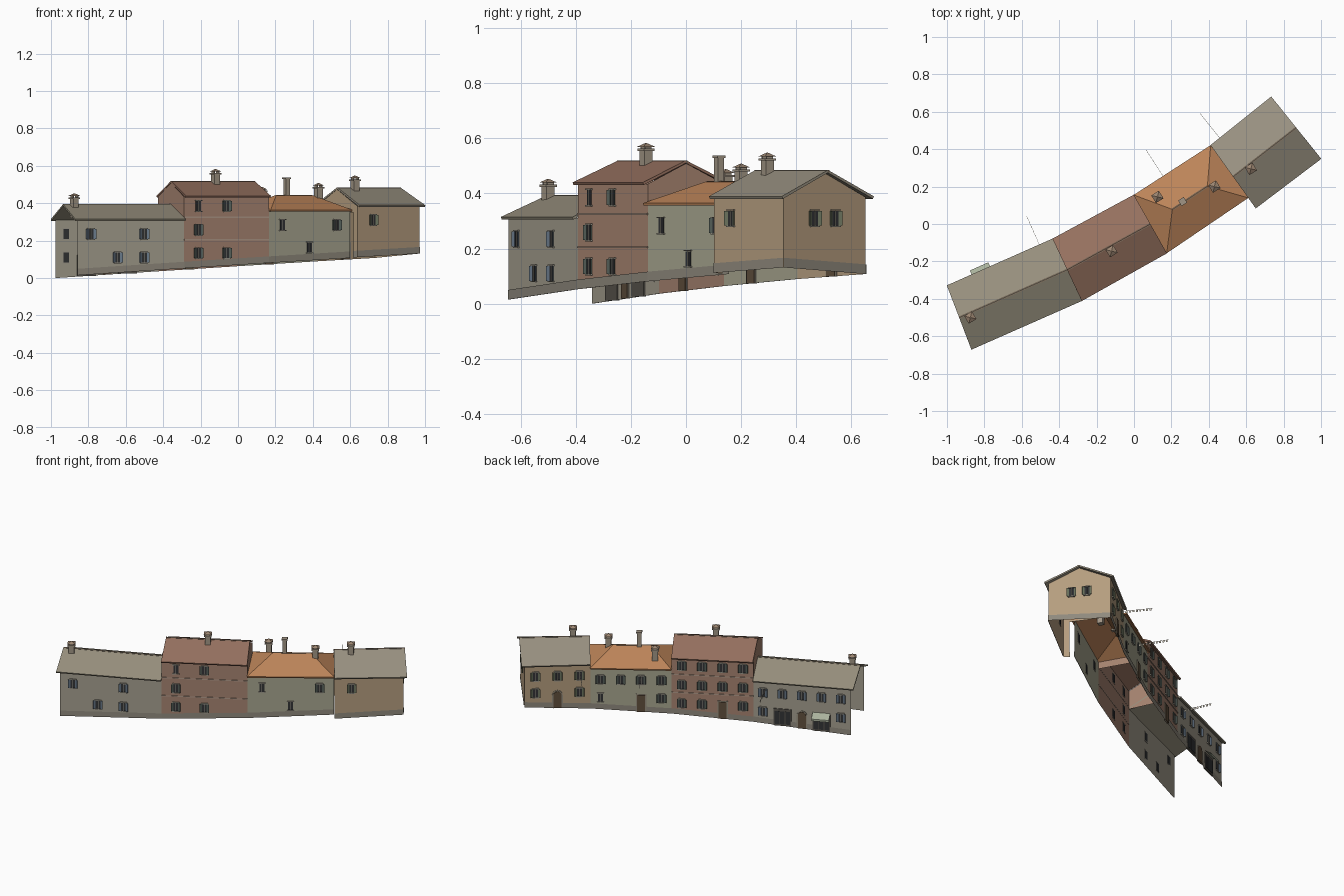
import bpy, bmesh, math
from mathutils import Vector, Matrix

if "Cube" in bpy.data.objects:
    bpy.data.objects.remove(bpy.data.objects["Cube"])

parts = {}
UP = Vector((0, 0, 1))
PAINT = dict(window_panes='353638', sills='9c978a', doors='60503f', surrounds='948c7c', plinths='8e887c',
             ridge_tiles='80705f', shop_frames='5a564f', awning='a8b09a', chimneys='a09484', chimney_caps='9a8470',
             string_courses='b09888', pennants='c4bcac', blue_shutters='687888', green_shutters='56605a',
             olive_shutters='6c745f')

def part(name):
    """Shared bmesh of a named part."""
    return parts.setdefault(name, bmesh.new())

def face(name, pts, M=Matrix()):
    bm = part(name)
    return bm.faces.new([bm.verts.new(M @ Vector(p)) for p in pts])

def box(name, M, c, s, rot=0.0):
    m = M @ Matrix.Translation(c) @ Matrix.Rotation(rot, 4, 'Z') @ Matrix.Diagonal((*s, 1))
    bmesh.ops.create_cube(part(name), size=1, matrix=m)

def frame(p, q):
    """Facade frame: x along the wall, y outward, z up."""
    x = (q - p).normalized()
    M = Matrix((x, UP.cross(x), UP)).transposed().to_4x4()
    M.translation = p
    return M, (q - p).length

def foot(p):
    """Height of the sloping street at a plan point."""
    along, across = p.dot(Vector((.86, .51, 0))), p.dot(Vector((-.51, .86, 0)))
    return max(0, .066 + .054 * along - .055 * across)

def window(M, u, z, shutter, w=.03, h=.054):
    box('window_panes', M, (u, 0, z), (w, .006, h))
    for s in (-1, 1):
        box('sills', M, (u, .003, z + s * h * .55), (w * 1.4, .01, .005))
        if shutter:
            box(shutter, M, (u + s * w * .73, .006, z), (w / 2, .004, h), s * .45)
    box('sills', M, (u, .003, z), (.003, .005, h))

def door(M, u, z, w, h, arched):
    """Door leaf and surround, with a round head when arched."""
    for name, g, t in (('surrounds', .007, .003), ('doors', 0, .006)):
        r = w / 2 + g
        head = [math.pi * i / 8 for i in range(9)] if arched else []
        pts = [(-r, 0), (r, 0)] + [(r * math.cos(a), h - w / 2 + r * math.sin(a)) for a in head]
        pts += [] if arched else [(r, h + g), (-r, h + g)]
        f = face(name, [(u + x, -t, z + y) for x, y in pts], M)
        ext = bmesh.ops.extrude_face_region(part(name), geom=[f])['geom']
        bmesh.ops.translate(part(name), vec=M.to_3x3() @ Vector((0, t * 2, 0)),
                            verts=[v for v in ext if isinstance(v, bmesh.types.BMVert)])

def shopfront(M, u, z, awning, w=.108, h=.112):
    box('shop_frames', M, (u, 0, z + h / 2), (w, .01, h))
    for s in (-1, 0, 1):
        box('window_panes', M, (u + s * w * .3, .002, z + h * .48), (w * .26, .01, h * .76))
    if awning:
        a, b, top = u - w / 2, u + w / 2, z + h + .01
        for (y0, z0), (y1, z1) in (((.004, top), (.045, top - .027)), ((.045, top - .027), (.045, top - .04))):
            face('awning', [(a, y0, z0), (a, y1, z1), (b, y1, z1), (b, y0, z0)], M)

def wall(name, p, q, top, floors=(), rows=(), shutter=None):
    """Wall sheet, plinth and its openings; each row of letters is one storey."""
    M, L = frame(p, q)
    zp, zq = foot(p), foot(q)
    face(name, [(0, 0, zp), (L, 0, zq), (L, 0, top), (0, 0, top)], M)
    face('plinths', [(0, .003, zp), (L, .003, zq), (L, .003, zq + .035), (0, .003, zp + .035)], M)
    for z, row in zip(floors, rows):
        for i, kind in enumerate(row):
            u = L * (i + .5) / len(row)
            ground = zp + (zq - zp) * u / L
            if kind in 'sw':
                window(M, u, z, shutter if kind == 's' else None)
            elif kind in 'da':
                door(M, u, ground, .05, .11, kind == 'a')
            elif kind in 'pP':
                shopfront(M, u, ground, kind == 'P')
    return M, L

def gable(name, p, q, low, eave, ridge):
    m = (p + q) / 2
    face(name, [p + UP * low, q + UP * low, q + UP * eave, m + UP * (ridge - .006), p + UP * eave])

def roof(name, bw, be, fe, fw, eave, ridge, hip):
    bm = part(name)
    mw, me = (bw + fw) / 2, (be + fe) / 2
    rw, re = mw.lerp(me, hip), me.lerp(mw, hip)
    a, b, c, d = [bm.verts.new(p + UP * eave) for p in (bw, be, fe, fw)]
    e, f = [bm.verts.new(p + UP * ridge) for p in (rw, re)]
    for q in [(a, e, f, b), (d, c, f, e)] + ([(a, d, e), (c, b, f)] if hip else []):
        bm.faces.new(q)
    M, L = frame(rw, re)
    box('ridge_tiles', M, (L / 2, 0, ridge), (L, .012, .008))

def pennants(M, u, z, reach=.19, n=9):
    """Line of little flags reaching out over the street."""
    box('pennants', M, (u, reach / 2, z), (.0015, reach, .0015))
    for i in range(n):
        box('pennants', M, (u, reach * (i + .5) / n, z - .007), (.001, .011, .013))

def house(name, paint, tiles, corners, inset, eave, ridge, floors, front, back, shutter, hip=0, flags=None):
    """Four roof corners (back west, back east, front east, front west) give walls and roof."""
    PAINT[name + '_walls'], PAINT[name + '_roof'] = paint, tiles
    bw, be, fe, fw = corners
    roof(name + '_roof', bw, be, fe, fw, eave, ridge, hip)
    pull = lambda p, across, along, k: p + (across - p).normalized() * .02 + (along - p).normalized() * k
    bw, be, fe, fw = (pull(bw, fw, be, inset[0]), pull(be, fe, bw, inset[1]),
                      pull(fe, be, fw, inset[1]), pull(fw, bw, fe, inset[0]))
    M, L = wall(name + '_walls', bw, be, eave, floors, back, shutter)
    if flags:
        pennants(M, L * flags, eave - .045)
    frames = [(M, L), wall(name + '_walls', fe, fw, eave, floors, front, shutter)]
    return bw, be, fe, fw, frames

def chimney(x, y, top, w=.034, cap=True):
    M = Matrix.Translation((x, y, top)) @ Matrix.Rotation(.55, 4, 'Z')
    box('chimneys', M, (0, 0, -.075), (w, w, .11))
    box('chimneys', M, (0, 0, -.022), (w * 1.35, w * 1.35, .008))
    if cap:
        for s in (-1, 1):
            box('chimneys', M, (s * w * .42, 0, -.015), (w * .15, w * .8, .012))
        bmesh.ops.create_cone(part('chimney_caps'), segments=4, radius1=w, radius2=.002, depth=.014, cap_ends=True,
                              matrix=M @ Matrix.Translation((0, 0, -.004)) @ Matrix.Rotation(math.pi / 4, 4, 'Z'))

# plan of the row: back and front eaves, west to east
bk = [Vector((*p, 0)) for p in ((-1, -.33), (-.435, -.08), (0, .155), (.41, .42), (.735, .68))]
fr = [Vector((*p, 0)) for p in ((-.87, -.67), (-.28, -.41), (.175, -.155), (.61, .14))]
step = [Vector((*p, 0)) for p in ((.65, .085), (1, .35))]
quad = lambda i: (bk[i], bk[i + 1], fr[i + 1], fr[i])

# the four houses (storeys listed from the ground up, columns along each facade)
house('west_house', 'a29c8c', '958e7c', quad(0), (.02, 0), .31, .39, (.11, .235),
      ('.ss.', '.s.s'), ('sPaps', 'sssss'), 'blue_shutters', flags=.87)
tb = house('tall_house', 'a4826f', '94705f', quad(1), (0, 0), .435, .515, (.135, .258, .385),
           ('.ss', '..s', '.sw'), ('sdss', 'ssss', 'ssss'), 'green_shutters')
house('hipped_house', 'a6a48e', 'bc845a', quad(2), (0, 0), .36, .44, (.163, .283),
      ('.w.', 's.w'), ('sd.w', 'ssss'), 'green_shutters', hip=.28, flags=.38)
eb = house('east_house', 'b49c7e', '989080', (bk[3], bk[4], step[1], step[0]), (0, .02), .385, .48, (.2, .31),
           ('..', '.s'), ('sas', 'sss'), 'olive_shutters', flags=.16)

# string courses of the tall house
for M, L in tb[4]:
    for z in (.205, .325):
        box('string_courses', M, (L / 2, .001, z), (L, .005, .006))

# gables above the neighbours, the step in the facade and the east end
for p, q in ((tb[0], tb[3]), (tb[1], tb[2])):
    gable('tall_house_walls', p, q, .31, .435, .515)
gable('east_house_walls', eb[0], eb[3], .35, .385, .48)
wall('east_house_walls', eb[3], eb[3].lerp(eb[0], .1), .385)
wall('east_house_walls', eb[1], eb[2], .385, (.31,), ('.ss.',), 'olive_shutters')
gable('east_house_walls', eb[1], eb[2], .385, .386, .48)

# chimneys
for c in ((-.875, -.5, .45), (-.12, -.145, .58), (.125, .145, .485), (.43, .2, .505), (.625, .295, .545)):
    chimney(*c)
chimney(.26, .12, .555, .026, False)

# turn every part into an object
for name, bm in parts.items():
    me = bpy.data.meshes.new(name)
    bm.to_mesh(me)
    bm.free()
    mat = bpy.data.materials.new(name)
    mat.diffuse_color = (*[(c / 255) ** 2.2 for c in bytes.fromhex(PAINT[name])], 1)
    mat.use_nodes = True
    mat.node_tree.nodes["Principled BSDF"].inputs["Base Color"].default_value = mat.diffuse_color
    me.materials.append(mat)
    ob = bpy.data.objects.new(name, me)
    bpy.context.collection.objects.link(ob)
    if name.endswith('_roof'):
        mod = ob.modifiers.new('thickness', 'SOLIDIFY')
        mod.thickness, mod.offset = .01, 0
